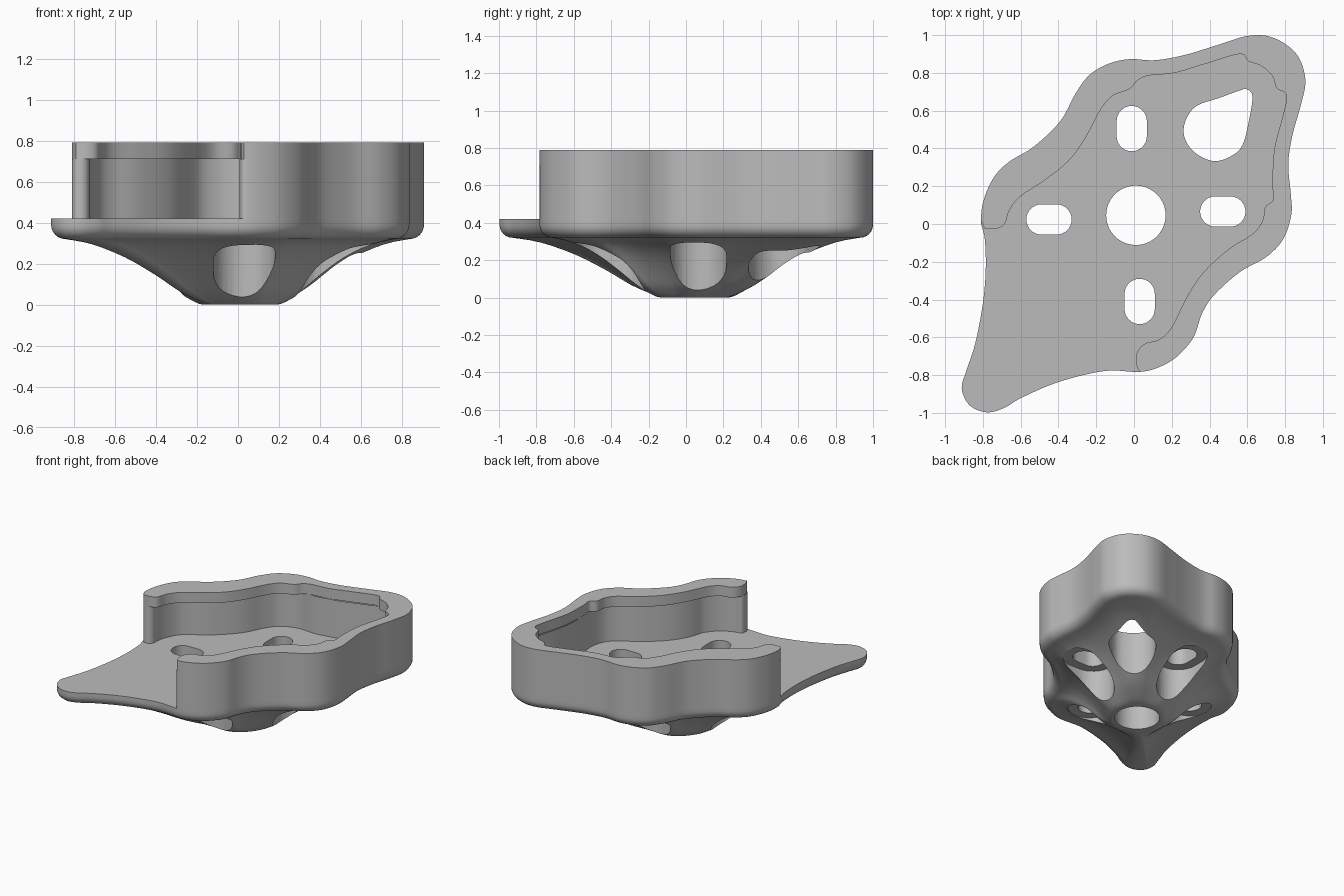
import bpy, bmesh, math
from mathutils import Vector

if "Cube" in bpy.data.objects:
    bpy.data.objects.remove(bpy.data.objects["Cube"], do_unlink=True)

FLOOR, STEP, TOP, RIM = 0.42, 0.71, 0.79, 0.32
CENTRE, BORE = Vector((0.01, 0.046)), 0.157
WALL, FILLET, SUB = 0.085, 0.07, 6

grey = bpy.data.materials.new("plain grey")
grey.use_nodes = True
COLOUR = (0.5, 0.5, 0.5, 1)
grey.diffuse_color = COLOUR
grey.node_tree.nodes["Principled BSDF"].inputs["Base Color"].default_value = COLOUR

# Outer edge of the walled part, from the left end round the back to the front end
WALLED = [(-.81, .015), (-.795, .13), (-.74, .25), (-.66, .33), (-.53, .41), (-.39, .545),
          (-.31, .69), (-.235, .79), (-.13, .85), (-.02, .873), (.11, .867), (.27, .895),
          (.45, .95), (.61, .997), (.74, .985), (.86, .9), (.907, .767), (.885, .635),
          (.84, .475), (.817, .32), (.83, .16), (.833, .05), (.79, -.08), (.7, -.175),
          (.56, -.255), (.425, -.375), (.36, -.475), (.315, -.6), (.23, -.7), (.135, -.757),
          (.03, -.783)]
# Outer edge of the open pointed corner
TAIL = [(-.13, -.776), (-.29, -.805), (-.45, -.855), (-.605, -.925), (-.69, -.975),
        (-.78, -.997), (-.87, -.96), (-.912, -.87), (-.885, -.77), (-.84, -.63),
        (-.8, -.42), (-.785, -.24), (-.79, -.08)]
# Inner edge of the lip along the top of the wall
LIP = [(-.79, -.025), (-.73, -.025), (-.685, 0), (-.66, .07), (-.605, .143), (-.475, .23),
       (-.35, .33), (-.26, .45), (-.18, .6), (-.115, .677), (-.025, .714), (.02, .76),
       (.08, .786), (.215, .8), (.375, .847), (.56, .9), (.605, .862), (.675, .836),
       (.733, .783), (.755, .72), (.807, .683), (.79, .58), (.743, .397), (.733, .21),
       (.738, .13), (.695, .09), (.68, .016), (.627, -.053), (.505, -.13), (.373, -.25),
       (.283, -.38), (.2, -.545), (.135, -.61), (.055, -.635), (.012, -.69), (.015, -.755)]
TEARDROP = [(.595, .714), (.627, .677), (.61, .555), (.575, .42), (.515, .36), (.42, .333),
            (.32, .38), (.267, .46), (.272, .545), (.33, .624), (.45, .667), (.56, .707)]
# Height of the underside against distance from the foot to the rim, both as fractions
SLOPE = [(0, 0), (.05, .015), (.12, .075), (.24, .21), (.4, .456), (.6, .72), (.82, .92), (1, 1)]


def spline(points, closed):
    """Smooth curve through the points."""
    p = [Vector(q) for q in points]
    n = len(p)
    pick = (lambda i: p[i % n]) if closed else (lambda i: p[min(max(i, 0), n - 1)])
    out = []
    for i in range(n if closed else n - 1):
        a, b, c, d = (pick(i + k) for k in (-1, 0, 1, 2))
        for s in range(SUB):
            t = s / SUB
            out.append(b + (c - a) * t / 2 + (2 * a - 5 * b + 4 * c - d) * t * t / 2
                       + (3 * b - a - 3 * c + d) * t ** 3 / 2)
    return out if closed else out + [p[-1]]


def inset(loop, dist):
    """Move a closed clockwise loop inward."""
    out = []
    for i, p in enumerate(loop):
        t = (loop[(i + 1) % len(loop)] - loop[i - 1]).normalized()
        out.append(p + Vector((t.y, -t.x)) * dist)
    return out


def finish(bm, name):
    bmesh.ops.recalc_face_normals(bm, faces=bm.faces)
    mesh = bpy.data.meshes.new(name)
    bm.to_mesh(mesh)
    bm.free()
    mesh.materials.append(grey)
    ob = bpy.data.objects.new(name, mesh)
    bpy.context.collection.objects.link(ob)
    return ob


def prism(name, loop, low, high, caps=True):
    bm = bmesh.new()
    rings = [[bm.verts.new((p.x, p.y, z)) for p in loop] for z in (low, high)]
    for i in range(len(loop)):
        bm.faces.new((rings[0][i - 1], rings[0][i], rings[1][i], rings[1][i - 1]))
    if caps:
        for r in rings:
            bm.faces.new(r)
    return finish(bm, name)


def select_only(ob):
    bpy.ops.object.select_all(action='DESELECT')
    ob.select_set(True)
    bpy.context.view_layer.objects.active = ob


def cut(ob, cutter):
    cutter.hide_render = True
    mod = ob.modifiers.new("cut", 'BOOLEAN')
    mod.operation, mod.solver, mod.object = 'DIFFERENCE', 'EXACT', cutter
    select_only(ob)
    bpy.ops.object.modifier_apply(modifier=mod.name)
    bpy.data.objects.remove(cutter, do_unlink=True)


def slot(x, y, radius, along_x):
    """Stadium-shaped loop."""
    loop = []
    for end in (1, -1):
        for k in range(17):
            a = math.pi * (k / 16 - 0.5)
            u, v = end * (0.04 + radius * math.cos(a)), end * radius * math.sin(a)
            loop.append(Vector((x + u, y + v) if along_x else (x - v, y + u)))
    return loop


outline = spline(WALLED + TAIL, True)
walled = outline[:SUB * (len(WALLED) - 1) + 1]


# Base: floor, rounded rim, flowing underside and central bore, as one ring of loops
def circle(radius):
    return [CENTRE + (p - CENTRE).normalized() * radius for p in outline]


def at(loop, z):
    return [(p.x, p.y, z) for p in loop]


loops = [at(circle(BORE), 0), at(circle(BORE), FLOOR), at(outline, FLOOR)]
for k in range(7):
    a = k / 6 * math.pi / 2
    loops.append(at(inset(outline, FILLET * (1 - math.cos(a))), RIM + FILLET * (1 - math.sin(a))))
rim, foot = inset(outline, FILLET), circle(0.172)
profile = spline(SLOPE, False)[::-2]
for f, h in profile[1:]:
    loops.append(at([a.lerp(b, f) for a, b in zip(foot, rim)], h * RIM))

bm = bmesh.new()
rings = [[bm.verts.new(c) for c in loop] for loop in loops]
for r, ring in enumerate(rings):
    for i in range(len(ring)):
        prev = rings[r - 1]
        bm.faces.new((prev[i - 1], prev[i], ring[i], ring[i - 1]))
base = finish(bm, "base_plate")

# Four slots, each with a wide pocket underneath, and the teardrop opening
for x, y, along_x in ((-.012, .505, False), (.03, -.41, False), (-.45, .024, True), (.47, .066, True)):
    cut(base, prism("pocket_cutter", slot(x, y, 0.15, along_x), -0.1, 0.297))
    cut(base, prism("slot_cutter", slot(x, y, 0.08, along_x), 0.2, 0.6))
cut(base, prism("teardrop_cutter", spline(TEARDROP, True), -0.1, 0.6))


# Wall with rounded ends, and the lip that overhangs it inside
def round_end(a, b, reach):
    mid, half, out = (a + b) / 2, (a - b) / 2, Vector(reach)
    return [mid + half * math.cos(t) + out * math.sin(t)
            for t in (math.pi * k / 8 for k in range(1, 8))]


inner = inset(outline, WALL)[:len(walled)]
wall_loop = (walled + round_end(walled[-1], inner[-1], (-.02, 0)) + inner[::-1]
             + round_end(inner[0], walled[0], (0, -.04)))
wall = prism("wall", wall_loop, FLOOR, STEP, caps=False)
lip = prism("wall_lip", walled + spline(LIP, False)[::-1], STEP, TOP)

for ob in (base, wall, lip):
    select_only(ob)
    bpy.ops.object.shade_smooth_by_angle(angle=math.radians(35))
